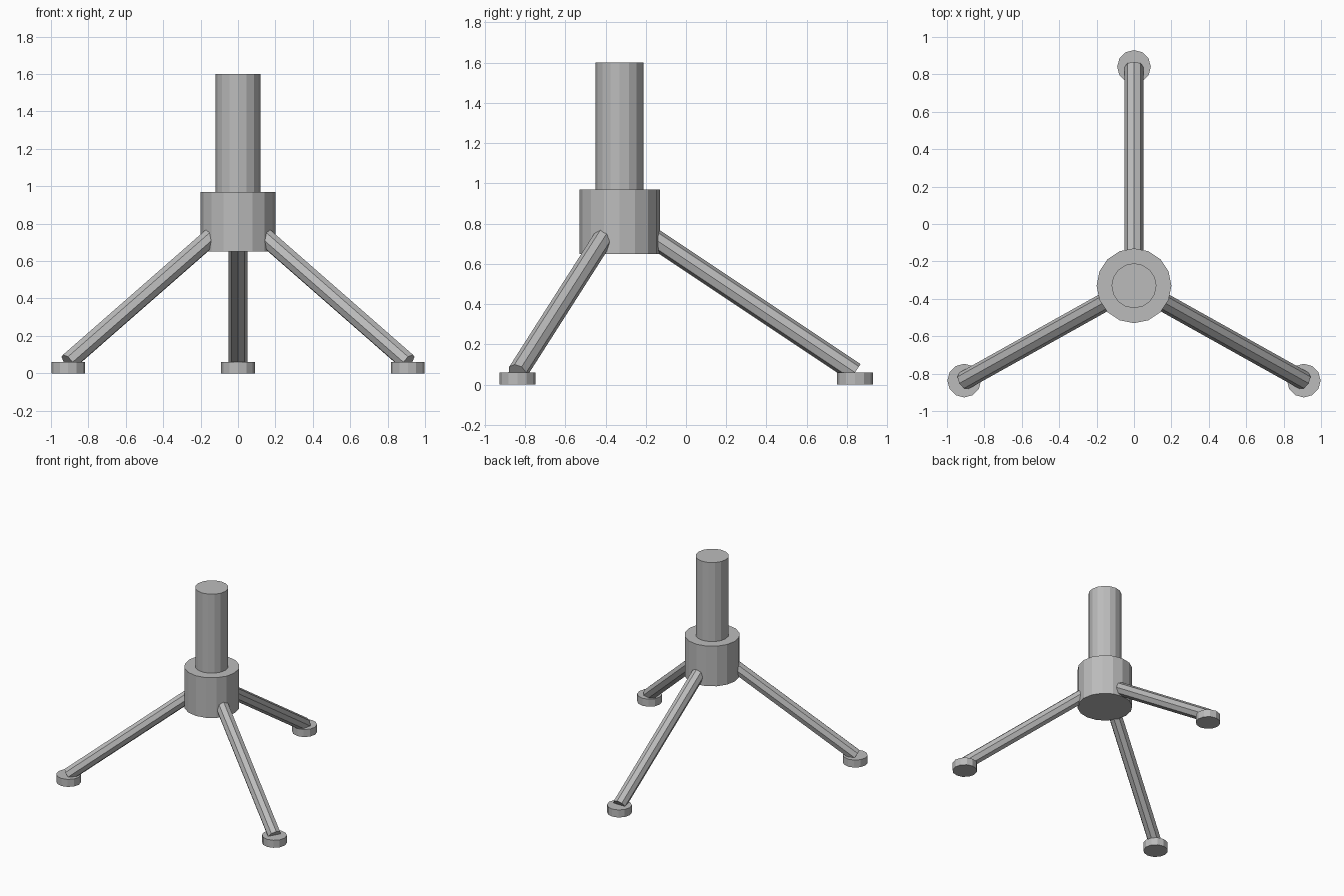
import bpy
from math import radians, cos, sin
from mathutils import Vector

if "Cube" in bpy.data.objects:
    bpy.data.objects.remove(bpy.data.objects["Cube"])

grey = bpy.data.materials.new("mid grey")
grey.diffuse_color = (0.5, 0.5, 0.5, 1)
grey.use_nodes = True
grey.node_tree.nodes["Principled BSDF"].inputs["Base Color"].default_value = grey.diffuse_color

CENTRE = Vector((0, -0.33, 0))


def rod(name, start, end, radius, sides):
    """Flat-faced cylinder between two points."""
    axis = end - start
    bpy.ops.mesh.primitive_cylinder_add(
        vertices=sides, radius=radius, depth=axis.length,
        location=(start + end) / 2,
        rotation=axis.to_track_quat('Z', 'Y').to_euler())
    ob = bpy.context.object
    ob.name = name
    ob.data.materials.append(grey)
    return ob


def upright(name, base, z0, z1, radius, sides):
    return rod(name, base + Vector((0, 0, z0)), base + Vector((0, 0, z1)), radius, sides)


# Central hub and column
upright("hub", CENTRE, 0.65, 0.97, 0.2, 16)
upright("column", CENTRE, 0.97, 1.6, 0.12, 16)

# Three legs with round feet: name, direction, reach
for name, angle, reach in (("back", 90, 1.17), ("left", 209.2, 1.04), ("right", 330.8, 1.04)):
    out = Vector((cos(radians(angle)), sin(radians(angle)), 0))
    foot = CENTRE + out * reach
    top = CENTRE + out * 0.15 + Vector((0, 0, 0.74))
    rod(name + "_leg", top, foot + Vector((0, 0, 0.06)), 0.05, 8)
    upright(name + "_foot", foot, 0, 0.06, 0.09, 12)
